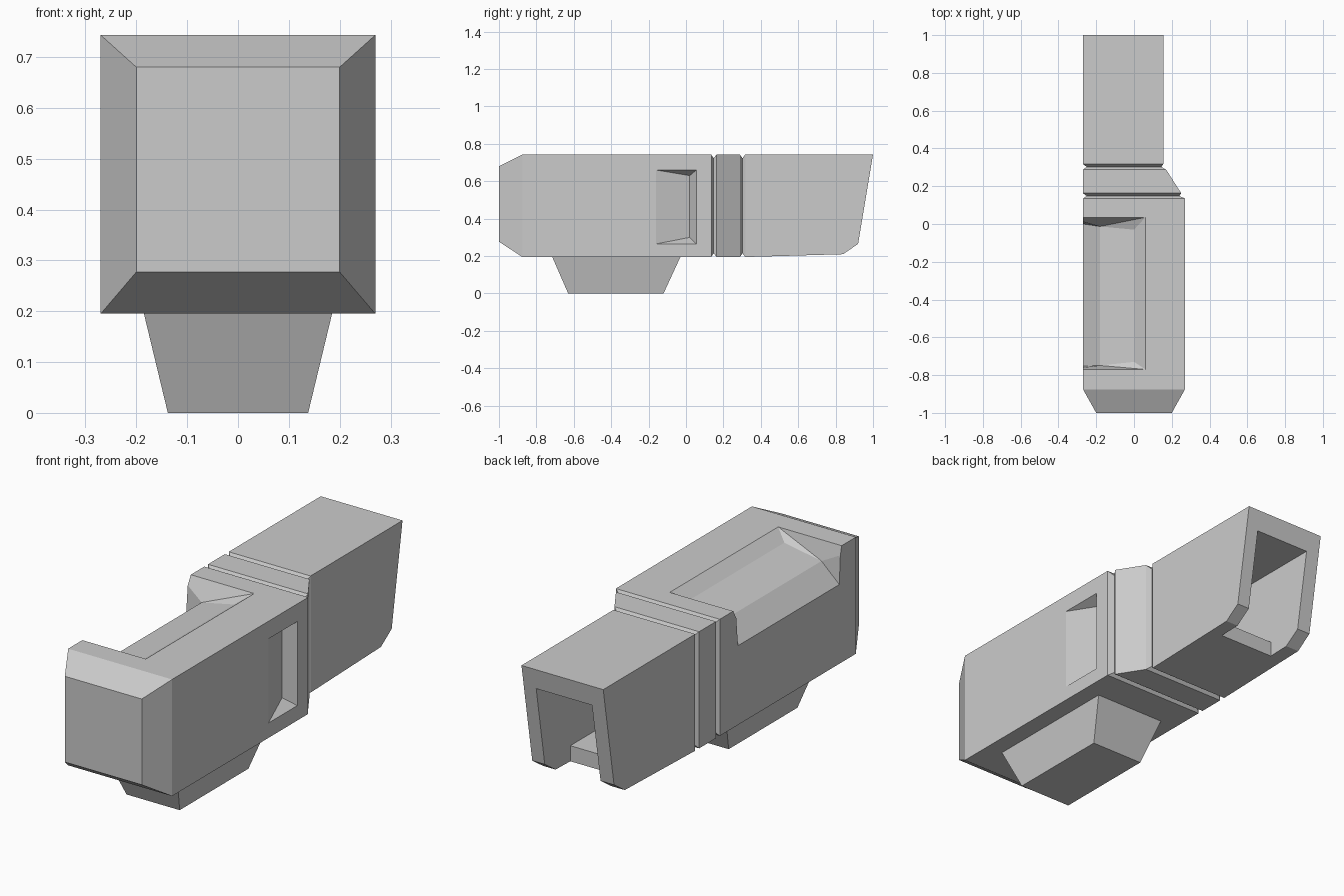
import bpy, bmesh

if "Cube" in bpy.data.objects:
    bpy.data.objects.remove(bpy.data.objects["Cube"])


def make(name, verts, faces):
    me = bpy.data.meshes.new(name)
    me.from_pydata(verts, [], faces)
    bm = bmesh.new()
    bm.from_mesh(me)
    bmesh.ops.recalc_face_normals(bm, faces=bm.faces)
    bm.to_mesh(me)
    bm.free()
    ob = bpy.data.objects.new(name, me)
    bpy.context.collection.objects.link(ob)
    return ob


def loft(name, rings):
    """Skin a list of equal-length vertex rings and cap both ends."""
    n = len(rings[0])
    verts = [p for r in rings for p in r]
    faces = [tuple(range(n)), tuple(range(len(verts) - n, len(verts)))]
    for k in range(len(rings) - 1):
        for i in range(n):
            j = (i + 1) % n
            faces.append((k*n + i, k*n + j, (k+1)*n + j, (k+1)*n + i))
    return make(name, verts, faces)


def rect(y, x0, x1, z0, z1):
    return [(x0, y, z0), (x1, y, z0), (x1, y, z1), (x0, y, z1)]


def prism(name, profile, x0, x1):
    return loft(name, [[(x, y, z) for y, z in profile] for x in (x0, x1)])


def cut(ob, cutter):
    m = ob.modifiers.new("cut", 'BOOLEAN')
    m.operation = 'DIFFERENCE'
    m.solver = 'EXACT'
    m.object = cutter
    bpy.context.view_layer.objects.active = ob
    bpy.ops.object.modifier_apply(modifier=m.name)
    bpy.data.objects.remove(cutter, do_unlink=True)


# main body: chamfered front, two V grooves, tapering collar
B, T, G = 0.195, 0.743, 0.02
body = loft("main_body", [
    rect(-1.0, -0.20, 0.20, 0.277, 0.68),
    rect(-0.875, -0.27, 0.27, B, T),
    rect(0.135, -0.27, 0.27, B, T),
    rect(0.148, -0.27 + G, 0.24, B + G, T - G),
    rect(0.163, -0.27, 0.25, B, T),
    rect(0.288, -0.27, 0.17, B, T),
    rect(0.302, -0.27 + G, 0.145, B + G, T - G),
    rect(0.317, -0.27, 0.155, B, T)])

# long recess in the top, open to the left side
rim_inner, floor_a, floor_b, floor_c = 0, 1, 2, 3
section = [(0.06, T), (0.0, 0.70), (-0.18, 0.655), (-0.35, 0.489),
           (-0.35, T), (-0.35, 0.9), (0.06, 0.9)]
back_y = [0.035, -0.03, -0.013, 0.012, 0.035, 0.035, 0.035]
front_y = [-0.77, -0.73, -0.749, -0.755, -0.77, -0.77, -0.77]
n = len(section)
verts = [(x, y, z) for ys in (back_y, front_y) for (x, z), y in zip(section, ys)]
ends = [(0, 1, 2), (0, 2, 4), (4, 2, 3), (0, 4, 5, 6)]
faces = ends + [tuple(i + n for i in f) for f in ends]
faces += [(i, (i + 1) % n, (i + 1) % n + n, i + n) for i in range(n)]
cut(body, make("top_recess_cutter", verts, faces))

# ramped grip recess in the right side
rim = [(-0.16, 0.265), (-0.16, 0.66), (0.055, 0.66), (0.055, 0.265)]
verts = [(x, y, z) for x in (0.35, 0.27) for y, z in rim]
verts += [(0.215, 0.02, 0.63), (0.215, 0.02, 0.30)]
faces = [(0, 1, 2, 3)]
faces += [(i, (i + 1) % 4, (i + 1) % 4 + 4, i + 4) for i in range(4)]
faces += [(4, 5, 8, 9), (5, 6, 8), (6, 7, 9, 8), (7, 4, 9)]
cut(body, make("side_recess_cutter", verts, faces))

# rear housing with sloped back face
rear = prism("rear_housing", [(0.317, B), (0.84, 0.21), (0.92, 0.265),
                              (1.0, T), (0.317, T)], -0.27, 0.155)

# hollow opening at the back and the rear underside, with an inner ledge
cut(rear, prism("opening_cutter", [(0.40, 0.28), (0.73, 0.28), (0.73, 0.1),
                                   (1.2, 0.1), (1.2, 0.645), (0.40, 0.645)],
                -0.20, 0.09))

# tapered foot underneath
loft("base_foot", [
    [(-0.138, -0.63, 0), (0.138, -0.63, 0), (0.138, -0.12, 0), (-0.138, -0.12, 0)],
    [(-0.185, -0.715, B), (0.185, -0.715, B), (0.185, -0.03, B), (-0.185, -0.03, B)]])
